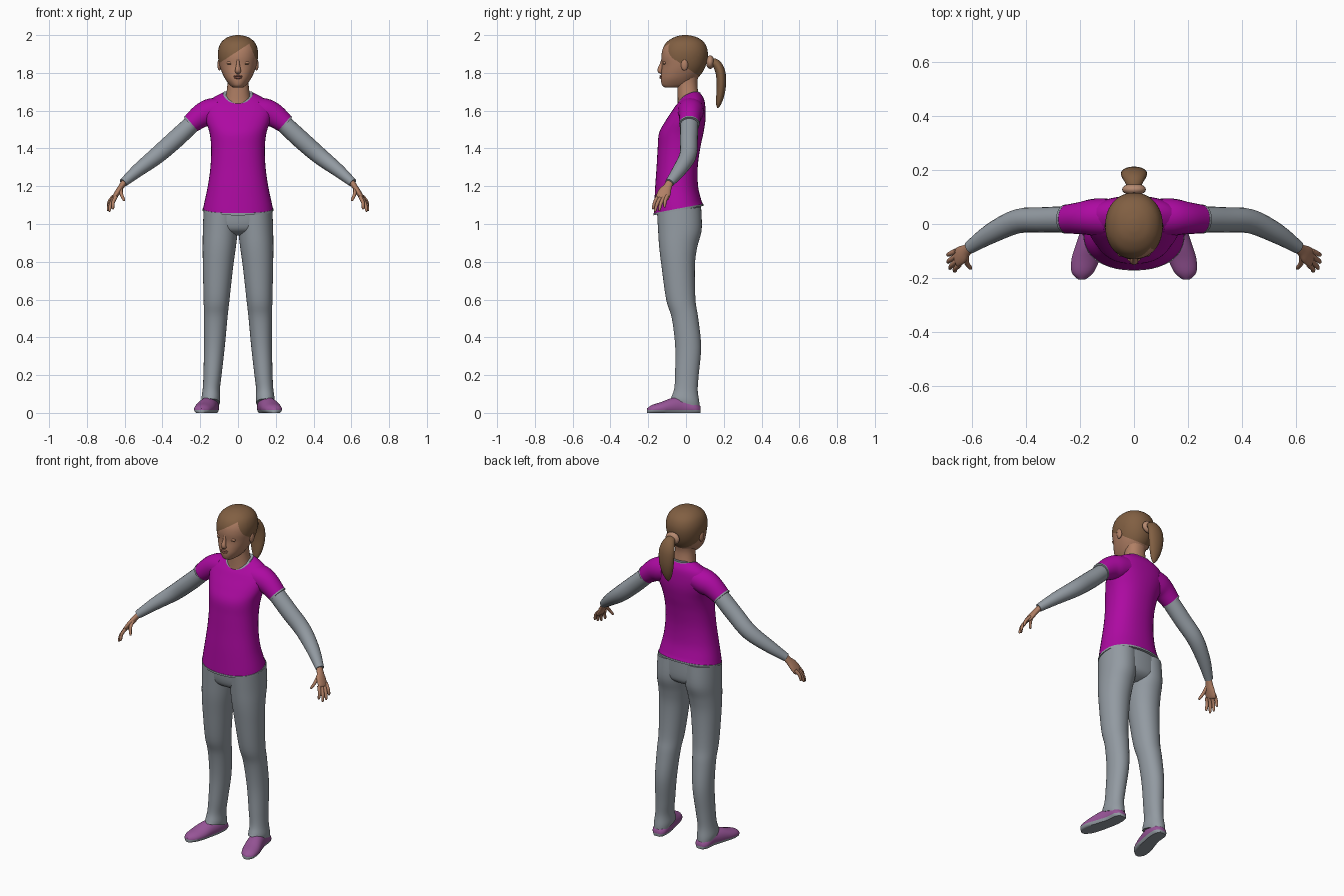
import bpy, bmesh, math
from mathutils import Vector, Matrix


def mat(name, rgb):
    m = bpy.data.materials.new(name)
    m.diffuse_color = (*rgb, 1)
    return m


SKIN = mat("skin", (.44, .215, .13))
HAIR = mat("brown_hair", (.22, .115, .055))
SHIRT = mat("magenta_cloth", (.42, .003, .36))
GREY = mat("grey_cloth", (.29, .325, .36))
SHOE = mat("purple_shoe", (.31, .09, .31))
LIPS = mat("lip_tone", (.36, .14, .10))
TIE = mat("hair_tie_tan", (.46, .25, .16))


def finish(name, bm, mats, mirror=False, angle=50):
    bmesh.ops.recalc_face_normals(bm, faces=bm.faces)
    me = bpy.data.meshes.new(name)
    bm.to_mesh(me)
    bm.free()
    for m in mats:
        me.materials.append(m)
    for p in me.polygons:
        p.use_smooth = True
    me.set_sharp_from_angle(angle=math.radians(angle))
    ob = bpy.data.objects.new(name, me)
    bpy.context.collection.objects.link(ob)
    if mirror:
        md = ob.modifiers.new("mirror", 'MIRROR')
        md.use_mirror_merge = False
    return ob


def smooth_rows(rows, k):
    """Catmull-Rom interpolation of parameter rows."""
    out = []
    n = len(rows)
    for i in range(n - 1):
        p0, p1 = rows[max(i - 1, 0)], rows[i]
        p2, p3 = rows[i + 1], rows[min(i + 2, n - 1)]
        for j in range(k):
            t = j / k
            out.append([.5 * (2 * b + (c - a) * t + (2 * a - 5 * b + 4 * c - d) * t * t
                              + (3 * b - a - 3 * c + d) * t ** 3)
                        for a, b, c, d in zip(p0, p1, p2, p3)])
    out.append(list(rows[-1]))
    return out


def loft(rings):
    bm = bmesh.new()
    vs = [[bm.verts.new(p) for p in r] for r in rings]
    n = len(vs[0])
    for a, b in zip(vs, vs[1:]):
        for i in range(n):
            j = (i + 1) % n
            bm.faces.new((a[i], a[j], b[j], b[i]))
    bm.faces.new(vs[0])
    bm.faces.new(vs[-1])
    return bm


def power(v, p):
    return math.copysign(abs(v) ** p, v)


def body(rows, k=5, n=40, p=.9):
    """Rows: z front, z back, x min, x max, y front, y back, [side lift]."""
    rings = []
    for r in smooth_rows(rows, k):
        zf, zb, x0, x1, yf, yb = r[:6]
        lift = r[6] if len(r) > 6 else 0
        ring = []
        for i in range(n):
            t = 2 * math.pi * i / n
            c, s = power(math.cos(t), p), power(math.sin(t), p)
            ring.append(((x0 + x1) / 2 + (x1 - x0) / 2 * c, (yf + yb) / 2 + (yb - yf) / 2 * s,
                         zf + (zb - zf) * (s + 1) / 2 + lift * c * c))
        rings.append(ring)
    return loft(rings)


def limb(rows, side=(0, 1, 0), k=4, n=20):
    """Rows: x, y, z, radius along side, radius across."""
    rs = smooth_rows(rows, k)
    rings = []
    for i, r in enumerate(rs):
        t = (Vector(rs[min(i + 1, len(rs) - 1)][:3]) - Vector(rs[max(i - 1, 0)][:3])).normalized()
        u = Vector(side)
        u = (u - t * u.dot(t)).normalized()
        v = t.cross(u)
        rings.append([Vector(r[:3]) + u * r[3] * math.cos(2 * math.pi * a / n)
                      + v * r[4] * math.sin(2 * math.pi * a / n) for a in range(n)])
    return loft(rings)


def blob(name, pos, size, m, mirror=False):
    bm = bmesh.new()
    bmesh.ops.create_uvsphere(bm, u_segments=20, v_segments=12, radius=1,
                              matrix=Matrix.Translation(pos) @ Matrix.Diagonal((*size, 1)))
    finish(name, bm, [m], mirror)


def cut(bm, co, no):
    bmesh.ops.bisect_plane(bm, geom=bm.verts[:] + bm.edges[:] + bm.faces[:],
                           plane_co=co, plane_no=no)


# Shirt body, with thin trims at hem and collar
torso = [(1.055, 1.105, -.185, .185, -.17, .09, 0), (1.10, 1.13, -.178, .178, -.168, .08, 0),
         (1.20, 1.20, -.16, .16, -.163, .064, 0), (1.30, 1.30, -.146, .146, -.156, .062, 0),
         (1.40, 1.40, -.142, .142, -.15, .075, 0), (1.48, 1.48, -.15, .15, -.143, .092, 0),
         (1.54, 1.55, -.17, .17, -.112, .103, 0), (1.595, 1.61, -.18, .18, -.076, .103, .003),
         (1.625, 1.66, -.15, .15, -.056, .096, .012), (1.64, 1.692, -.08, .08, -.042, .076, .025)]
finish("shirt_body", body(torso), [SHIRT])
finish("shirt_hem", body([(1.046, 1.096, -.187, .187, -.172, .092),
                          (1.057, 1.107, -.187, .187, -.172, .092)], 1), [GREY])
finish("collar_trim", body([(1.634, 1.686, -.083, .083, -.046, .079, .025),
                            (1.643, 1.695, -.078, .078, -.042, .076, .025)], 1), [GREY])

# Short sleeves and their trims
finish("short_sleeve", limb([(.10, .025, 1.605, .07, .066), (.15, .025, 1.592, .068, .07),
                             (.195, .022, 1.572, .06, .063), (.25, .018, 1.53, .053, .051)]),
       [SHIRT], True)
finish("sleeve_trim", limb([(.247, .018, 1.533, .054, .052), (.254, .018, 1.527, .054, .052)],
                           k=1), [GREY], True)

# Long under-sleeves
finish("long_sleeve", limb([(.22, .018, 1.552, .047, .045), (.265, .017, 1.51, .048, .047),
                            (.335, .015, 1.445, .047, .048), (.43, .010, 1.362, .045, .045),
                            (.53, -.036, 1.284, .037, .035), (.608, -.087, 1.218, .024, .023)]),
       [GREY], True)

# Hands: palm, four fingers and a thumb
finish("palm", limb([(.60, -.083, 1.225, .019, .016), (.618, -.097, 1.198, .023, .015),
                     (.636, -.113, 1.17, .034, .015), (.655, -.125, 1.14, .035, .012),
                     (.66, -.128, 1.133, .028, .006)]), [SKIN], True)
fingers = {"index_finger": ((.646, -.150, 1.145), (.664, -.176, 1.078)),
           "middle_finger": ((.652, -.134, 1.142), (.683, -.166, 1.065)),
           "ring_finger": ((.656, -.117, 1.142), (.691, -.143, 1.070)),
           "little_finger": ((.658, -.100, 1.148), (.691, -.115, 1.088)),
           "thumb": ((.620, -.118, 1.188), (.603, -.167, 1.122))}
for name, (a, b) in fingers.items():
    a, b = Vector(a), Vector(b)
    mid = (a + b) / 2 + Vector((.006, -.003, .003))
    rows = [(*a, .010, .010), (*mid, .009, .009),
            (*a.lerp(b, .9), .007, .007), (*b, .002, .002)]
    finish(name, limb(rows, k=3, n=12), [SKIN], True)

# Trousers: hips plus mirrored legs
finish("trouser_hips", body([(1.09, 1.11, -.172, .172, -.155, .08), (1.0, 1.0, -.18, .18, -.147, .08),
                             (.96, .96, -.14, .14, -.125, .062), (.938, .938, -.04, .04, -.07, .02)]),
       [GREY])
leg = [(1.06, 1.09, -.005, .182, -.153, .08), (.97, .97, .001, .186, -.148, .083),
       (.88, .88, .011, .187, -.142, .06), (.78, .78, .025, .186, -.13, .047),
       (.60, .60, .045, .182, -.105, .05), (.50, .50, .056, .180, -.075, .065),
       (.35, .35, .070, .180, -.057, .08), (.20, .20, .087, .183, -.058, .067),
       (.13, .12, .096, .187, -.062, .062), (.09, .06, .094, .194, -.075, .07),
       (.075, .03, .096, .193, -.082, .072)]
finish("trouser_leg", body(leg, p=.95), [GREY], True)

# Shoes: y, centre x, half width, height; sole coloured by height
rings = []
for y, cx, w, h in smooth_rows([(.076, .143, .022, .035), (.05, .144, .042, .06), (-.01, .148, .046, .085),
                                (-.07, .163, .05, .08), (-.13, .179, .052, .058),
                                (-.18, .19, .040, .042), (-.206, .193, .012, .024)], 4):
    rings.append([(cx + w * math.cos(t), y, max(0, h * (.38 + .62 * math.sin(t))))
                  for t in [2 * math.pi * i / 28 for i in range(28)]])
bm = loft(rings)
cut(bm, (0, 0, .016), (0, 0, 1))
for f in bm.faces:
    f.material_index = 1 if f.calc_center_median().z < .016 else 0
finish("shoe", bm, [SHOE, GREY], True)

# Neck
finish("neck", body([(1.61, 1.66, -.076, .076, -.046, .072), (1.66, 1.695, -.064, .064, -.044, .065),
                     (1.74, 1.75, -.056, .056, -.046, .06), (1.80, 1.80, -.06, .06, -.05, .07)]), [SKIN])

# Head, cut along the hairline so the hair has a clean border
head = [(z, z, -w, w, f, b) for z, f, b, w in (
    (1.722, -.112, -.03, .025), (1.735, -.127, .03, .043), (1.765, -.133, .055, .066),
    (1.80, -.131, .085, .084), (1.84, -.127, .105, .098), (1.885, -.130, .115, .106),
    (1.925, -.124, .113, .104), (1.96, -.105, .097, .09), (1.985, -.07, .065, .062),
    (1.997, -.035, .028, .028), (2.0, -.012, .006, .006))]
bm = body(head, n=48, p=.94)
cut(bm, (.06, 0, 1.955), (-.65, 0, 1))
cut(bm, (.06, 0, 1.955), (2.4, 0, 1))
cut(bm, (0, -.05, 0), (0, 1, 0))
cut(bm, (0, 0, 1.83), (0, .7, 1))
for f in bm.faces:
    x, y, z = f.calc_center_median()
    if y < -.05:
        skin = z < 1.955 + .65 * (x - .06) and z < 1.955 - 2.4 * (x - .06)
    else:
        skin = z < 1.83 - .7 * y
    f.material_index = 0 if skin else 1
finish("head", bm, [SKIN, HAIR])

# Facial features and ears
finish("nose", limb([(0, -.122, 1.872, .007, .008), (0, -.129, 1.845, .009, .010),
                     (0, -.138, 1.816, .015, .013), (0, -.132, 1.804, .014, .010),
                     (0, -.122, 1.799, .006, .005)], (1, 0, 0)), [SKIN])
blob("upper_lip", (0, -.132, 1.783), (.024, .008, .005), LIPS)
blob("lower_lip", (0, -.132, 1.774), (.020, .008, .006), LIPS)
blob("eyelid", (.042, -.112, 1.853), (.019, .009, .009), SKIN, True)
blob("lash_line", (.042, -.117, 1.847), (.017, .004, .0022), HAIR, True)
blob("ear", (.098, -.008, 1.843), (.011, .019, .031), SKIN, True)

# Hair tie and ponytail
blob("hair_tie", (0, .128, 1.857), (.044, .022, .036), TIE)
finish("ponytail", limb([(0, .128, 1.855, .022, .022), (0, .160, 1.848, .036, .024),
                         (0, .182, 1.805, .048, .026), (0, .187, 1.74, .047, .025),
                         (0, .181, 1.68, .036, .021), (0, .172, 1.635, .019, .013),
                         (0, .168, 1.614, .003, .003)], (1, 0, 0)), [HAIR])
